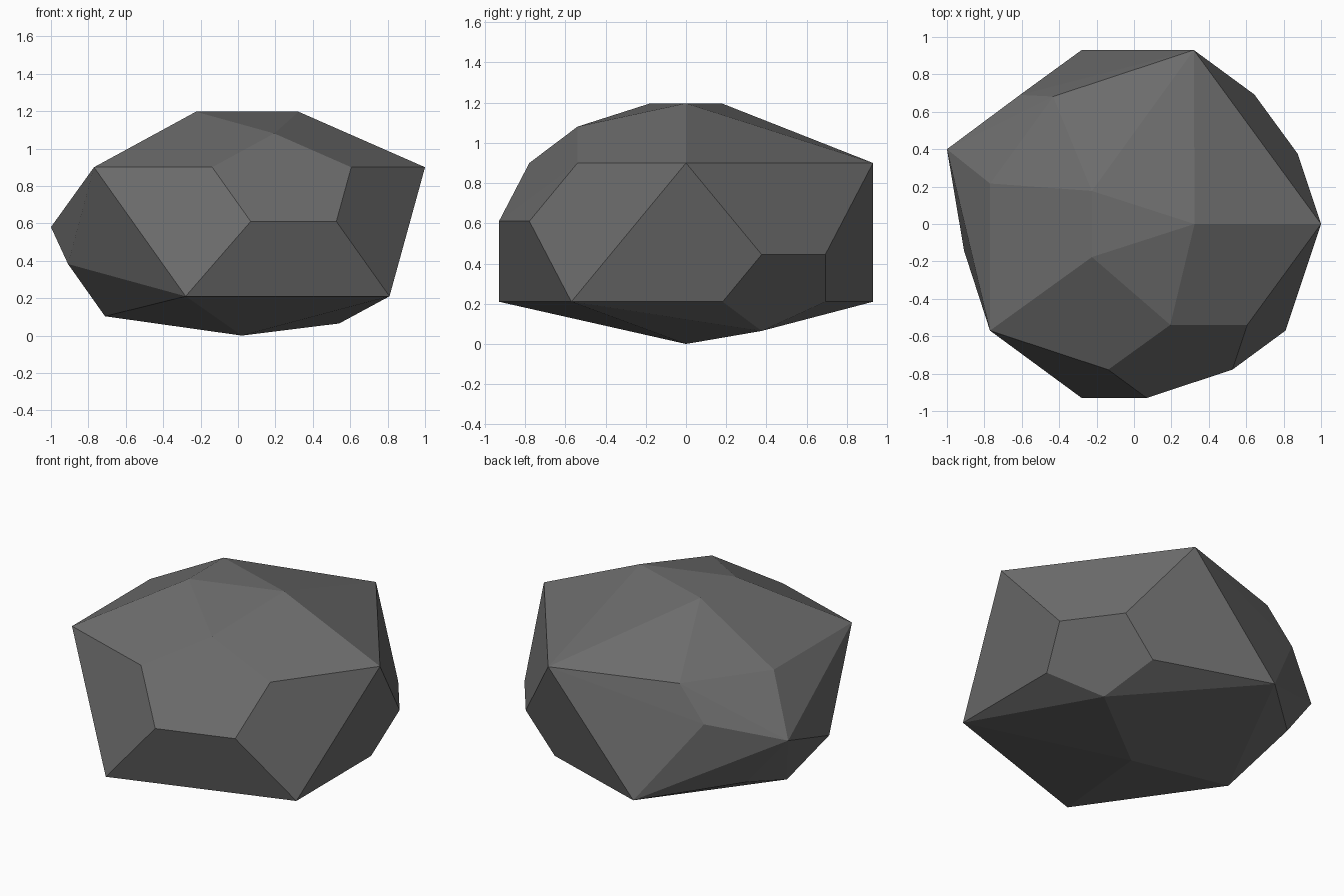
import bpy, bmesh
from mathutils import Vector

if "Cube" in bpy.data.objects:
    bpy.data.objects.remove(bpy.data.objects["Cube"])

# Corners of the flattened icosahedron the boulder is chipped from
top, under = Vector((0.02, 0, 1.33)), Vector((0.02, 0, -0.217))
right = Vector((1.0, 0, 0.9))
back = Vector((0.32, 0.93, 0.9))
back_left = Vector((-0.77, 0.57, 0.9))
front_left = Vector((-0.77, -0.57, 0.9))
front = Vector((0.32, -0.93, 0.9))
low_right = Vector((0.81, 0.57, 0.21))
low_front_right = Vector((0.81, -0.57, 0.21))
low_front = Vector((-0.28, -0.93, 0.21))
low_back = Vector((-0.28, 0.93, 0.21))
low_left = Vector((-0.955, 0, 0.21))


def chip(corner, amount, *neighbours):
    """Points left when a corner is cut off along its edges."""
    return [corner.lerp(n, amount) for n in neighbours]


# Corners left sharp
points = [right, back, front_left, low_front_right, low_front, low_back]
# Chipped corners
points += chip(top, 0.31, right, back_left, front_left)
points += chip(front, 0.42, top, right, low_front_right, low_front, front_left)
points += chip(back_left, 0.31, front_left, back)
points += chip(low_right, 0.34, right, back, low_back, under, low_front_right)
points += chip(low_left, 0.25, front_left, under)
# Knocked-about points on the left side, and the resting point
points += [Vector((-1.0, 0.4, 0.58)), Vector((-0.76, 0.47, 0.28)),
           Vector((-0.61, 0.69, 0.69)), Vector((0.02, 0, 0))]

# Flat-faced boulder
bm = bmesh.new()
for p in points:
    bm.verts.new(p)
bmesh.ops.convex_hull(bm, input=bm.verts[:])
bmesh.ops.delete(bm, geom=[v for v in bm.verts if not v.link_faces], context='VERTS')
bmesh.ops.recalc_face_normals(bm, faces=bm.faces[:])
mesh = bpy.data.meshes.new("boulder")
bm.to_mesh(mesh)
bm.free()

stone = bpy.data.materials.new("dark grey stone")
stone.diffuse_color = (0.15, 0.15, 0.15, 1)
stone.use_nodes = True
stone.node_tree.nodes["Principled BSDF"].inputs["Base Color"].default_value = stone.diffuse_color
mesh.materials.append(stone)
bpy.context.collection.objects.link(bpy.data.objects.new("boulder", mesh))
